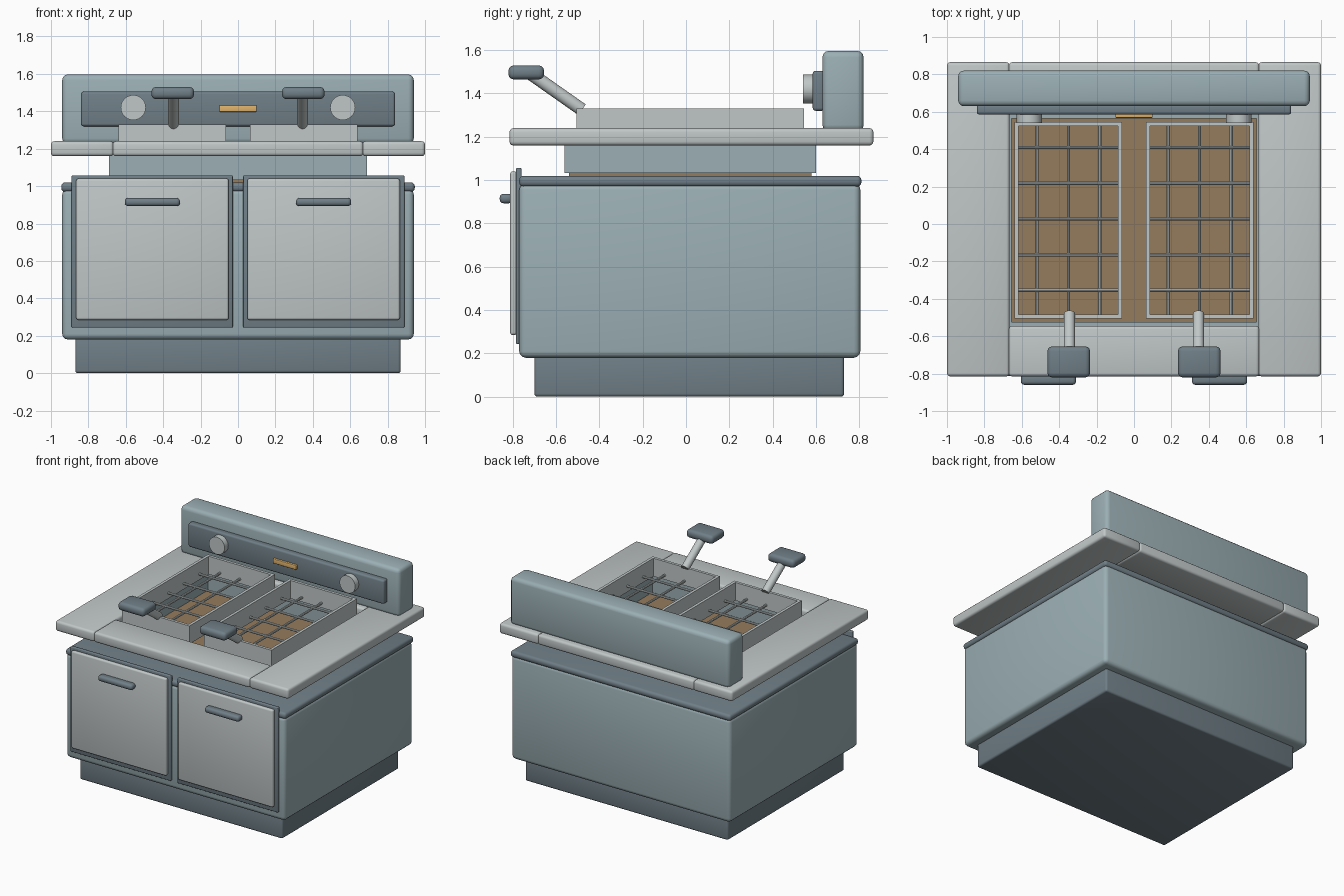
import bpy, bmesh, math
from mathutils import Vector

if "Cube" in bpy.data.objects:
    bpy.data.objects.remove(bpy.data.objects["Cube"])


def material(name, rgb):
    m = bpy.data.materials.new(name)
    m.diffuse_color = (*rgb, 1)
    m.use_nodes = True
    m.node_tree.nodes["Principled BSDF"].inputs["Base Color"].default_value = m.diffuse_color
    return m


BLUE = material("blue_enamel", (0.33, 0.43, 0.46))
LIGHT = material("light_steel", (0.53, 0.57, 0.57))
DARK = material("dark_trim", (0.16, 0.21, 0.24))
OIL = material("oil_brown", (0.30, 0.20, 0.11))
GOLD = material("indicator_gold", (0.75, 0.45, 0.15))


def finish(ob, name, mat):
    ob.name = name
    ob.data.materials.append(mat)
    bpy.context.view_layer.objects.active = ob
    bpy.ops.object.select_all(action='DESELECT')
    ob.select_set(True)
    bpy.ops.object.shade_smooth_by_angle(angle=math.radians(35))
    return ob


def box(name, x, y, z, mat, bevel=0.0, segments=3):
    """Box from (min, max) ranges with rounded edges."""
    bm = bmesh.new()
    bmesh.ops.create_cube(bm, size=1)
    for v in bm.verts:
        for i, (lo, hi) in enumerate((x, y, z)):
            v.co[i] = lo if v.co[i] < 0 else hi
    if bevel:
        bmesh.ops.bevel(bm, geom=bm.edges[:], offset=bevel, segments=segments,
                        profile=0.5, affect='EDGES')
    me = bpy.data.meshes.new(name)
    bm.to_mesh(me)
    bm.free()
    ob = bpy.data.objects.new(name, me)
    bpy.context.collection.objects.link(ob)
    return finish(ob, name, mat)


def rod(name, a, b, r, mat, sides=20):
    """Cylinder between two points."""
    a, b = Vector(a), Vector(b)
    d = b - a
    bpy.ops.mesh.primitive_cylinder_add(vertices=sides, radius=r, depth=d.length,
                                        location=(a + b) / 2)
    ob = bpy.context.object
    ob.rotation_euler = d.to_track_quat('Z', 'Y').to_euler()
    return finish(ob, name, mat)


def frame(name, x, y, z, t, mat):
    """Open rectangular ring of four walls with thickness t."""
    box(name + "_front", x, (y[0], y[0] + t), z, mat)
    box(name + "_back", x, (y[1] - t, y[1]), z, mat)
    box(name + "_left", (x[0], x[0] + t), (y[0] + t, y[1] - t), z, mat)
    box(name + "_right", (x[1] - t, x[1]), (y[0] + t, y[1] - t), z, mat)


def span(s, a, b):
    return tuple(sorted((s * a, s * b)))


# cabinet
box("plinth", (-0.87, 0.87), (-0.70, 0.73), (0, 0.20), DARK, 0.015)
box("cabinet_body", (-0.94, 0.94), (-0.77, 0.805), (0.18, 0.985), BLUE, 0.03)
box("cabinet_rim", (-0.945, 0.945), (-0.77, 0.81), (0.97, 1.02), DARK, 0.02)

# fryer tank with oil
frame("tank", (-0.69, 0.69), (-0.56, 0.60), (1.033, 1.18), 0.035, BLUE)
box("oil", (-0.67, 0.67), (-0.54, 0.58), (1.015, 1.04), OIL)

# worktop around the tank
box("worktop_front", (-0.67, 0.67), (-0.815, -0.545), (1.16, 1.24), LIGHT, 0.018)
box("worktop_back", (-0.67, 0.67), (0.59, 0.865), (1.16, 1.24), LIGHT, 0.018)

# backsplash and control panel
box("backsplash", (-0.94, 0.94), (0.63, 0.82), (1.225, 1.597), BLUE, 0.03)
box("control_panel", (-0.84, 0.84), (0.585, 0.64), (1.32, 1.505), DARK, 0.014)
box("indicator", (-0.10, 0.10), (0.568, 0.60), (1.397, 1.432), GOLD, 0.005)

for s, side in ((-1, "left"), (1, "right")):
    box(side + "_worktop", span(s, 0.665, 1.0), (-0.815, 0.865), (1.16, 1.24), LIGHT, 0.018)
    rod(side + "_knob", (s * 0.56, 0.54, 1.42), (s * 0.56, 0.60, 1.42), 0.067, LIGHT, 32)

    # door
    box(side + "_door_frame", span(s, 0.028, 0.89), (-0.785, -0.76), (0.243, 1.057), DARK, 0.006)
    box(side + "_door_panel", span(s, 0.05, 0.865), (-0.812, -0.78), (0.285, 1.04), LIGHT, 0.012)
    box(side + "_door_handle", span(s, 0.31, 0.605), (-0.86, -0.80), (0.893, 0.937), DARK, 0.018)

    # frying basket
    frame(side + "_basket", span(s, 0.063, 0.64), (-0.505, 0.545), (1.19, 1.33), 0.022, LIGHT)
    for i, x in enumerate((0.183, 0.35, 0.52)):
        rod(f"{side}_basket_long_wire_{i}", (s * x, -0.49, 1.225), (s * x, 0.53, 1.225),
            0.009, LIGHT, 8)
    for i in range(5):
        y = -0.355 + i * 0.191
        rod(f"{side}_basket_cross_wire_{i}", (s * 0.075, y, 1.235), (s * 0.63, y, 1.235),
            0.009, LIGHT, 8)
    rod(side + "_basket_arm", (s * 0.345, -0.48, 1.325), (s * 0.345, -0.715, 1.49), 0.03, LIGHT)
    box(side + "_basket_grip", span(s, 0.235, 0.463), (-0.82, -0.655), (1.465, 1.53), DARK, 0.025)
